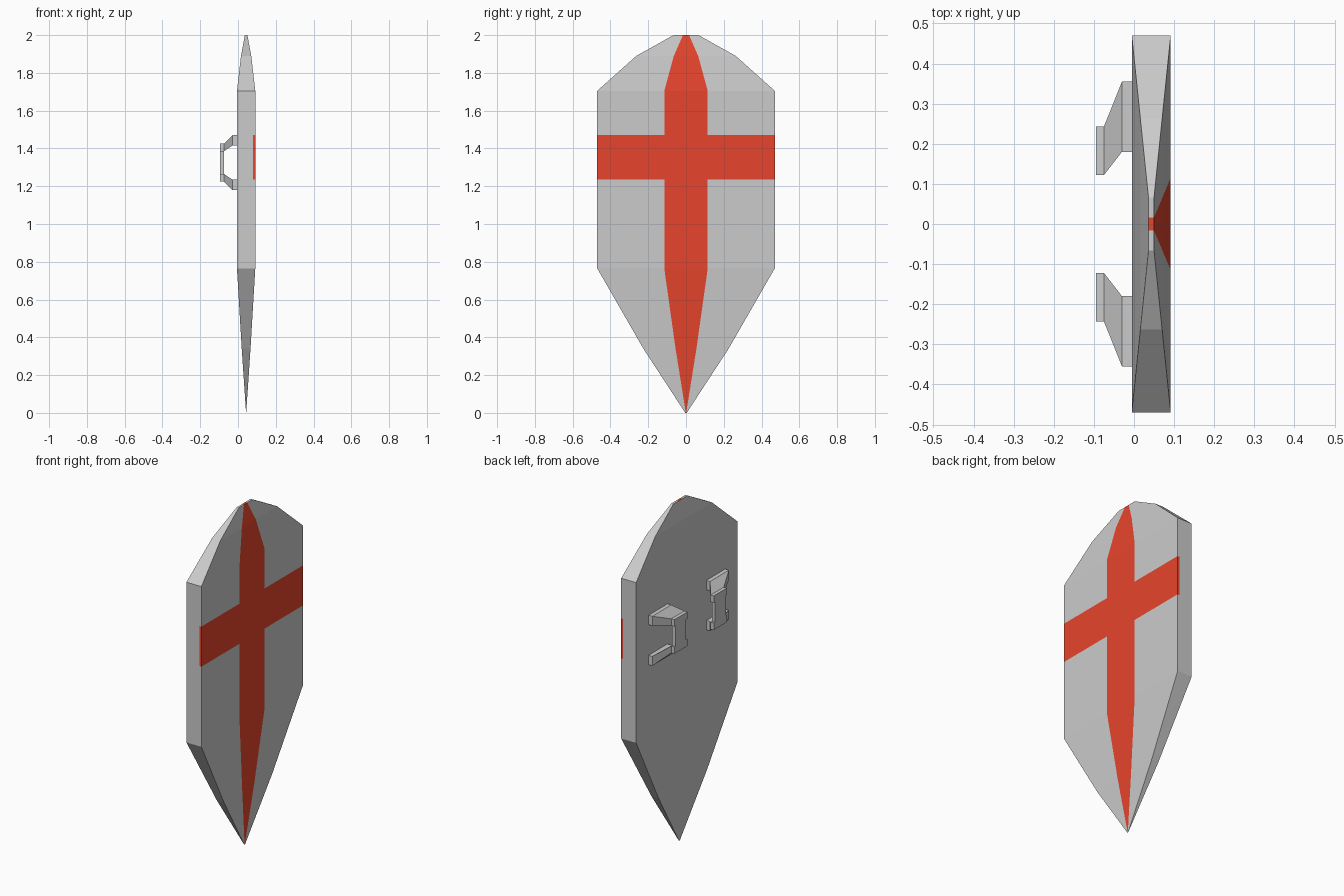
import bpy, bmesh

if "Cube" in bpy.data.objects:
    bpy.data.objects.remove(bpy.data.objects["Cube"])


def loft(bm, rings):
    """Skin a list of closed point rings, return side faces as [row][column]."""
    vs = [[bm.verts.new(p) for p in r] for r in rings]
    n = len(vs[0])
    return vs, [[bm.faces.new((a[i], a[(i + 1) % n], b[(i + 1) % n], b[i])) for i in range(n)]
                for a, b in zip(vs, vs[1:])]


def finish(bm, name, mats=()):
    bmesh.ops.recalc_face_normals(bm, faces=bm.faces)
    me = bpy.data.meshes.new(name)
    bm.to_mesh(me)
    bm.free()
    for m in mats:
        me.materials.append(m)
    ob = bpy.data.objects.new(name, me)
    bpy.context.collection.objects.link(ob)
    return ob


grey = bpy.data.materials.new("grey")
grey.diffuse_color = (0.8, 0.8, 0.8, 1)
grey.use_nodes = True
grey.node_tree.nodes["Principled BSDF"].inputs["Base Color"].default_value = grey.diffuse_color
red = bpy.data.materials.new("red")
red.diffuse_color = (0.8, 0.06, 0.025, 1)
red.use_nodes = True
red.node_tree.nodes["Principled BSDF"].inputs["Base Color"].default_value = red.diffuse_color

# Shield body: one cross-section scaled towards the centre line at the tip and top
CX, HT, HW, CROSS = 0.043, 0.0485, 0.47, 0.115
section = [(-HT, -HW), (-HT, -CROSS), (-HT, CROSS), (-HT, HW), (HT - 0.012, HW),
           (HT, HW), (HT, CROSS), (HT, -CROSS), (HT, -HW), (HT - 0.012, -HW)]
rows = [(0, 0.008), (0.34, 0.48), (0.765, 1), (1.235, 1), (1.47, 1),
        (1.705, 1), (1.89, 0.56), (2.0, 0.14)]
bm = bmesh.new()
verts, faces = loft(bm, [[(CX + x * s, y * s, z) for x, y in section] for z, s in rows])
for r in (verts[0], verts[-1]):
    bm.faces.new((r[0], r[1], r[7], r[8], r[9]))
    bm.faces.new((r[2], r[3], r[4], r[5], r[6]))
    mid = bm.faces.new((r[1], r[2], r[6], r[7]))
    mid.material_index = 1

# Red cross: upright column on the front, bar wrapping onto the rim
for row in faces:
    row[6].material_index = 1
for i in (4, 5, 7, 8):
    faces[3][i].material_index = 1
finish(bm, "shield_body", (grey, red))


# Two strap handles on the back, mirrored left to right
def box_ring(x, y0, y1, z0, z1):
    return [(x, y0, z0), (x, y1, z0), (x, y1, z1), (x, y0, z1)]


def capped(bm, rings):
    vs, _ = loft(bm, rings)
    bm.faces.new(vs[0])
    bm.faces.new(vs[-1])


MZ = 1.325
arm = [(0.0, 0.18, 0.355, 0.09, 0.145), (-0.03, 0.18, 0.355, 0.09, 0.145),
       (-0.075, 0.122, 0.243, 0.06, 0.1), (-0.095, 0.122, 0.243, 0.06, 0.1)]
for name, sy in (("left_handle", 1), ("right_handle", -1)):
    bm = bmesh.new()
    for sz in (1, -1):
        capped(bm, [box_ring(x, sy * a, sy * b, MZ + sz * c, MZ + sz * d)
                    for x, a, b, c, d in arm])
    # Grip bar between the two arms
    capped(bm, [box_ring(x, sy * 0.135, sy * 0.235, MZ - 0.065, MZ + 0.065)
                for x in (-0.075, -0.095)])
    finish(bm, name)
